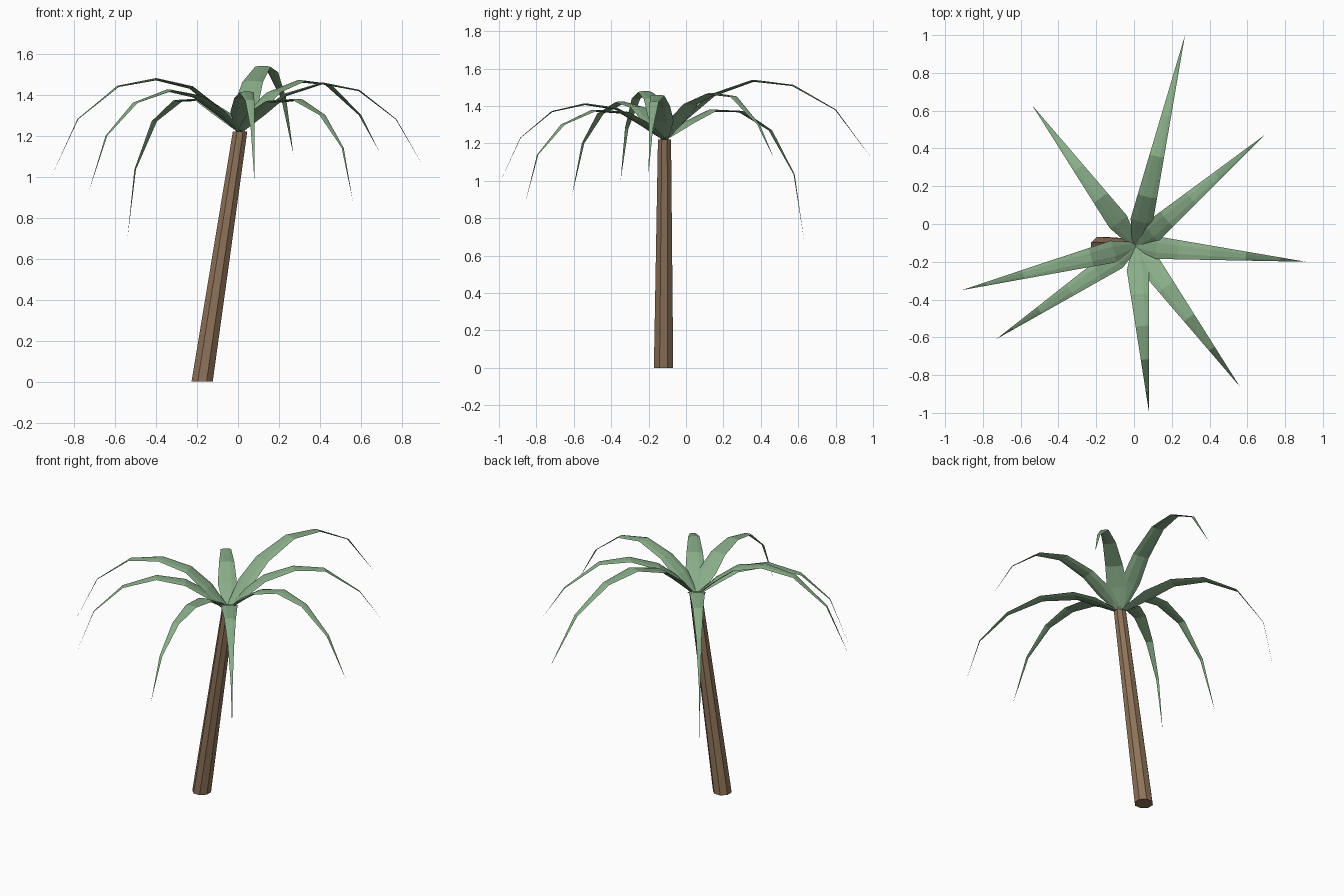
import bpy, bmesh, math
from mathutils import Vector

if "Cube" in bpy.data.objects:
    bpy.data.objects.remove(bpy.data.objects["Cube"])


def material(name, color):
    m = bpy.data.materials.new(name)
    m.diffuse_color = (*color, 1)
    m.use_nodes = True
    m.node_tree.nodes["Principled BSDF"].inputs["Base Color"].default_value = m.diffuse_color
    return m


def loft(name, rings, mat, tip=None):
    """Bridge equal-sized rings; close with caps, or with a point at the tip."""
    bm = bmesh.new()
    loops = [[bm.verts.new(p) for p in ring] for ring in rings]
    n = len(loops[0])
    for a, b in zip(loops, loops[1:]):
        for i in range(n):
            j = (i + 1) % n
            bm.faces.new((a[i], a[j], b[j], b[i]))
    bm.faces.new(loops[0][::-1])
    if tip is None:
        bm.faces.new(loops[-1])
    else:
        v = bm.verts.new(tip)
        for i in range(n):
            bm.faces.new((loops[-1][i], loops[-1][(i + 1) % n], v))
    bmesh.ops.recalc_face_normals(bm, faces=bm.faces)
    me = bpy.data.meshes.new(name)
    bm.to_mesh(me)
    bm.free()
    me.materials.append(mat)
    ob = bpy.data.objects.new(name, me)
    bpy.context.collection.objects.link(ob)
    return ob


green = material("leaf_green", (0.25, 0.42, 0.25))
brown = material("bark_brown", (0.27, 0.17, 0.10))

# Leaning trunk: eight sides, level cuts at both ends
def octagon(c, r):
    return [c + Vector((r * math.cos(a), r * math.sin(a), 0))
            for a in (math.tau * (i + 0.5) / 8 for i in range(8))]

crown = Vector((0.01, -0.115, 1.22))
loft("trunk", [octagon(Vector((-0.175, -0.12, 0)), 0.056),
               octagon(crown, 0.038)], brown)

# Fronds: tip position, then (fraction of reach, height) along the spine
fronds = [
    ((0.27, 1.00, 1.11), [(.235, 1.46), (.425, 1.535), (.615, 1.51), (.82, 1.38)]),
    ((0.69, 0.47, 1.12), [(.24, 1.41), (.43, 1.465), (.63, 1.45), (.86, 1.30)]),
    ((0.91, -0.20, 1.04), [(.25, 1.40), (.445, 1.455), (.645, 1.42), (.845, 1.28)]),
    ((0.56, -0.86, 0.88), [(.29, 1.365), (.51, 1.375), (.73, 1.30), (.91, 1.14)]),
    ((0.08, -1.00, 0.98), [(.29, 1.385), (.48, 1.41), (.68, 1.37), (.87, 1.23)]),
    ((-0.73, -0.61, 0.92), [(.28, 1.39), (.47, 1.42), (.69, 1.36), (.88, 1.20)]),
    ((-0.91, -0.35, 1.00), [(.26, 1.435), (.445, 1.475), (.647, 1.44), (.86, 1.28)]),
    ((-0.54, 0.63, 0.69), [(.34, 1.375), (.55, 1.37), (.76, 1.27), (.93, 1.035)]),
]

for k, (tip, spine) in enumerate(fronds):
    tip = Vector(tip)
    reach = Vector((tip.x - crown.x, tip.y - crown.y, 0))
    side = Vector((-reach.y, reach.x, 0)).normalized()
    f1, z1 = spine[0]
    steps = [(0, 1.22), (f1 / 2, (1.22 + z1) / 2 + 0.012)] + spine
    pts = [Vector((crown.x, crown.y, z)) + reach * f for f, z in steps] + [tip]
    rings = []
    for i, (f, z) in enumerate(steps):
        tangent = (pts[i + 1] - pts[max(i - 1, 0)]).normalized()
        up = tangent.cross(side).normalized()
        # Narrow root, widest near the crown, straight taper to the point
        w = 0.02 if i == 0 else 0.068 * (1 - f)
        h = 0.13 * w
        rings.append([pts[i] + side * (w * a) + up * (h * b) for a, b in
                      ((1, 0), (.45, 1), (-.45, 1), (-1, 0), (-.45, -1), (.45, -1))])
    loft(f"frond_{k + 1}", rings, green, tip)
